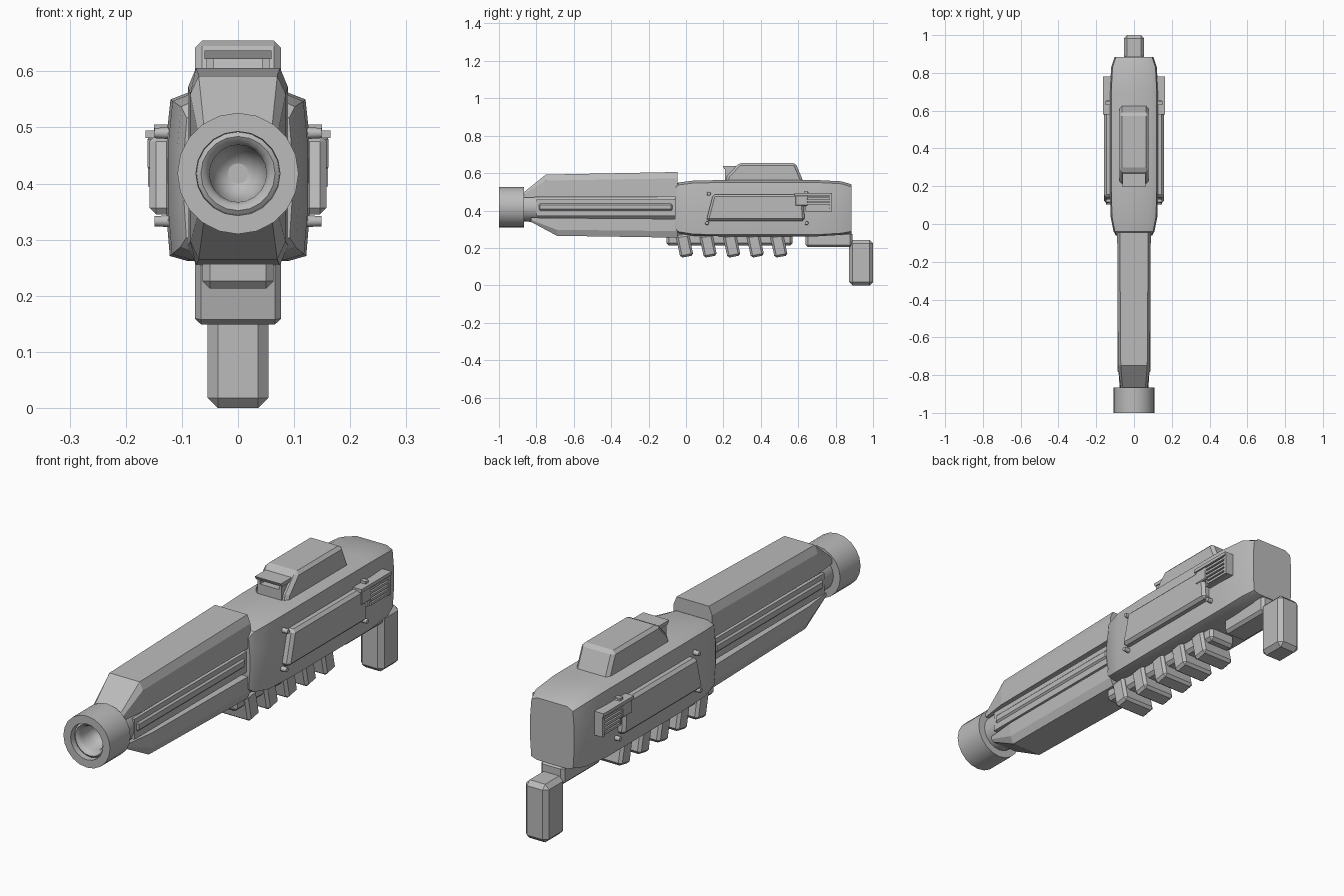
import bpy, bmesh, math
from mathutils import Matrix, Vector

cube = bpy.data.objects.get("Cube")
if cube:
    bpy.data.objects.remove(cube, do_unlink=True)

grey = bpy.data.materials.new("plain_grey")
grey.use_nodes = True
GREY = (0.5, 0.5, 0.5, 1)
grey.diffuse_color = GREY
grey.node_tree.nodes["Principled BSDF"].inputs["Base Color"].default_value = GREY
AXIS_Z = 0.418  # height of the barrel axis


def finish(bm, name, bevel=0, segments=1, mirror=False, smooth=None):
    """Turn a bmesh into a finished object."""
    bmesh.ops.recalc_face_normals(bm, faces=bm.faces)
    mesh = bpy.data.meshes.new(name)
    bm.to_mesh(mesh)
    bm.free()
    mesh.materials.append(grey)
    obj = bpy.data.objects.new(name, mesh)
    bpy.context.collection.objects.link(obj)
    if smooth:
        bpy.ops.object.select_all(action="DESELECT")
        obj.select_set(True)
        bpy.context.view_layer.objects.active = obj
        bpy.ops.object.shade_smooth_by_angle(angle=math.radians(smooth))
    if bevel:
        mod = obj.modifiers.new("bevel", "BEVEL")
        mod.width, mod.segments, mod.limit_method = bevel, segments, "ANGLE"
    if mirror:
        obj.modifiers.new("mirror", "MIRROR").use_mirror_merge = False
    return obj


def loft(name, rings, **opts):
    """Skin closed rings of points and cap both ends."""
    bm = bmesh.new()
    loops = [[bm.verts.new(p) for p in ring] for ring in rings]
    for a, b in zip(loops, loops[1:]):
        n = len(a)
        for i in range(n):
            j = (i + 1) % n
            bm.faces.new((a[i], a[j], b[j], b[i]))
    bm.faces.new(loops[0])
    bm.faces.new(loops[-1])
    return finish(bm, name, **opts)


def prism(name, profile, x0, x1, **opts):
    """Extrude a (y, z) profile across x."""
    return loft(name, [[(x, y, z) for y, z in profile] for x in (x0, x1)], **opts)


def box(name, x, y, z, **opts):
    """Box from (low, high) ranges."""
    return prism(name, [(y[0], z[0]), (y[1], z[0]), (y[1], z[1]), (y[0], z[1])], *x, **opts)


def lathe(name, profile, sides=20, smooth=40):
    """Spin a closed (radius, y) profile round the barrel axis."""
    bm = bmesh.new()
    loops = []
    for r, y in profile:
        if r == 0:
            loops.append([bm.verts.new((0, y, AXIS_Z))] * sides)
            continue
        angles = [2 * math.pi * i / sides for i in range(sides)]
        loops.append([bm.verts.new((r * math.sin(t), y, AXIS_Z + r * math.cos(t))) for t in angles])
    for a, b in zip(loops, loops[1:]):
        for i in range(sides):
            j = (i + 1) % sides
            corners = list(dict.fromkeys((a[i], a[j], b[j], b[i])))
            bm.faces.new(corners)
    return finish(bm, name, smooth=smooth)


# Rounded main housing
def housing_ring(y, w, low, high):
    half = [(0.68 * w, high), (0.94 * w, high - 0.013), (w, high - 0.085),
            (w, low + 0.085), (0.95 * w, low + 0.009), (0.7 * w, low)]
    return [(x, y, z) for x, z in half] + [(-x, y, z) for x, z in reversed(half)]


loft("housing", [housing_ring(*s) for s in (
    (-0.06, 0.097, 0.295, 0.53), (-0.04, 0.108, 0.278, 0.55), (0.04, 0.124, 0.265, 0.56),
    (0.2, 0.128, 0.262, 0.563), (0.7, 0.128, 0.262, 0.563), (0.83, 0.121, 0.27, 0.556),
    (0.885, 0.102, 0.28, 0.54))], smooth=30)


# Barrel shrouds above and below the barrel
def shroud_ring(y, edge, w_edge, shoulder, w, inner):
    half = [(w_edge, edge), (w, shoulder), (w, inner)]
    return [(x, y, z) for x, z in half] + [(-x, y, z) for x, z in reversed(half)]


loft("upper_shroud", [shroud_ring(*s) for s in (
    (-0.87, 0.495, 0.06, 0.485, 0.07, 0.47), (-0.75, 0.592, 0.07, 0.56, 0.085, 0.472),
    (-0.045, 0.606, 0.075, 0.572, 0.089, 0.474))])
loft("lower_shroud", [shroud_ring(*s) for s in (
    (-0.83, 0.34, 0.06, 0.35, 0.07, 0.362), (-0.69, 0.265, 0.07, 0.297, 0.085, 0.36),
    (-0.045, 0.255, 0.075, 0.29, 0.089, 0.355))])

# Barrel, side rails and hollow muzzle
lathe("barrel", [(0, -0.88), (0.076, -0.88), (0.08, -0.8), (0.08, 0), (0, 0)])
box("barrel_rail", (0.06, 0.088), (-0.79, -0.07), (0.397, 0.44), bevel=0.01, mirror=True)
box("rail_backing", (0.05, 0.081), (-0.8, -0.03), (0.372, 0.458), mirror=True)
lathe("muzzle", [(0, -0.865), (0.108, -0.865), (0.108, -1), (0.075, -1), (0.074, -0.975),
                 (0.066, -0.981), (0.057, -0.975), (0.051, -0.96), (0.049, -0.92),
                 (0.035, -0.892), (0.018, -0.88), (0, -0.876)])

# Sight block with a hooded front
sight = [(0.21, 0.55), (0.63, 0.55), (0.585, 0.655), (0.285, 0.655), (0.22, 0.585)]
prism("sight_block", sight, -0.077, 0.077, bevel=0.013)
prism("sight_hood", [(0.197, 0.637), (0.205, 0.622), (0.3, 0.622), (0.3, 0.637)], -0.06, 0.06)
box("sight_hood_side", (0.043, 0.056), (0.208, 0.29), (0.56, 0.625), mirror=True)
box("sight_hood_floor", (-0.056, 0.056), (0.208, 0.29), (0.55, 0.605))

# Underside rail with slanted grip ribs
box("under_rail", (-0.063, 0.063), (-0.105, 0.57), (0.213, 0.285), bevel=0.013)
for i in range(5):
    y = -0.055 + 0.126 * i
    rib = [(y, 0.265), (y + 0.025, 0.147), (y + 0.095, 0.16), (y + 0.07, 0.275)]
    prism(f"grip_rib_{i + 1}", rib, -0.077, 0.077, bevel=0.011)

# Rear stock arm and butt
box("stock_arm", (-0.055, 0.055), (0.64, 0.89), (0.205, 0.285), bevel=0.012)
box("stock_butt", (-0.054, 0.054), (0.872, 1.0), (0, 0.243), bevel=0.018)

# Raised side panels
prism("side_panel", [(0.108, 0.345), (0.635, 0.345), (0.625, 0.487), (0.145, 0.487)],
      0.115, 0.158, bevel=0.012, mirror=True)

# Panel bolts
bm = bmesh.new()
for y, z in ((0.122, 0.49), (0.113, 0.333), (0.645, 0.333), (0.645, 0.49)):
    turn = Matrix.Translation((0.132, y, z)) @ Matrix.Rotation(math.pi / 2, 4, "Y")
    bmesh.ops.create_cone(bm, cap_ends=True, segments=12, radius1=0.011, radius2=0.009,
                          depth=0.034, matrix=turn)
finish(bm, "panel_bolts", mirror=True, smooth=40)

# Slatted side vents
box("vent_back", (0.115, 0.15), (0.64, 0.778), (0.395, 0.493), mirror=True)
box("vent_cap", (0.12, 0.165), (0.58, 0.78), (0.481, 0.495), mirror=True)
box("vent_front", (0.12, 0.161), (0.585, 0.65), (0.425, 0.483), bevel=0.004, mirror=True)
box("vent_end", (0.12, 0.16), (0.768, 0.78), (0.395, 0.483), mirror=True)
box("vent_clip", (0.12, 0.15), (0.63, 0.65), (0.49, 0.505), mirror=True)
for i in range(5):
    z = 0.398 + 0.017 * i
    box(f"vent_slat_{i + 1}", (0.14, 0.157 + 0.001 * i), (0.62 if i > 1 else 0.655, 0.77),
        (z, z + 0.01), mirror=True)
